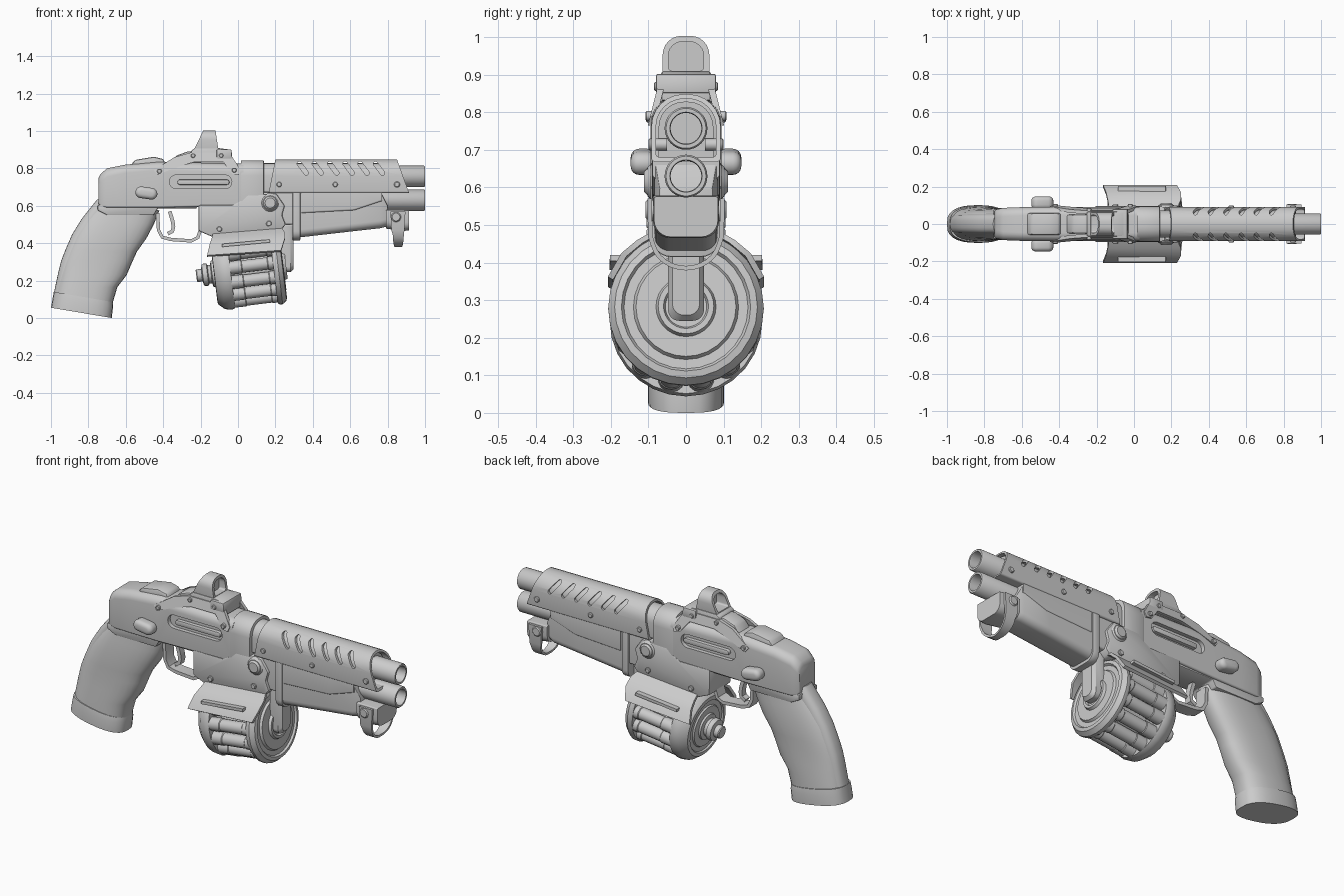
import bpy, bmesh
from math import sin, cos, pi, radians
from mathutils import Vector, Matrix

if "Cube" in bpy.data.objects:
    bpy.data.objects.remove(bpy.data.objects["Cube"])


def shade(bm, ang=35):
    bmesh.ops.remove_doubles(bm, verts=bm.verts, dist=1e-5)
    bmesh.ops.recalc_face_normals(bm, faces=bm.faces)
    for f in bm.faces:
        f.smooth = True
    for e in bm.edges:
        e.smooth = len(e.link_faces) == 2 and e.calc_face_angle(0) < radians(ang)


def finish(name, bm, bevel=0, seg=2):
    shade(bm)
    if bevel:
        es = [e for e in bm.edges if e.calc_face_angle(0) > radians(30)]
        bmesh.ops.bevel(bm, geom=es, offset=bevel, offset_type='OFFSET', segments=seg,
                        profile=0.5, affect='EDGES', clamp_overlap=True)
        shade(bm)
    me = bpy.data.meshes.new(name)
    bm.to_mesh(me)
    bm.free()
    ob = bpy.data.objects.new(name, me)
    bpy.context.collection.objects.link(ob)
    return ob


def loft(name, rings, cyclic=False, bevel=0, seg=2):
    bm = bmesh.new()
    vs = [[bm.verts.new(p) for p in r] for r in rings]
    n = len(vs[0])
    pairs = list(zip(vs, vs[1:])) + ([(vs[-1], vs[0])] if cyclic else [])
    for a, b in pairs:
        for i in range(n):
            j = (i + 1) % n
            bm.faces.new((a[i], a[j], b[j], b[i]))
    if not cyclic:
        bm.faces.new(vs[0])
        bm.faces.new(vs[-1])
    return finish(name, bm, bevel, seg)


def prism(name, pts, y0, y1, bevel=0, seg=2):
    return loft(name, [[(x, y, z) for x, z in pts] for y in (y0, y1)], bevel=bevel, seg=seg)


def lathe(name, prof, mat, n=32):
    bm = bmesh.new()
    vs = [[bm.verts.new(mat @ Vector((r * cos(2 * pi * i / n), r * sin(2 * pi * i / n), s)))
           for i in range(n)] for r, s in prof]
    for a, b in zip(vs, vs[1:]):
        for i in range(n):
            j = (i + 1) % n
            bm.faces.new((a[i], a[j], b[j], b[i]))
    bmesh.ops.remove_doubles(bm, verts=bm.verts, dist=1e-5)
    return finish(name, bm)


def stud(name, x, z, r, y0, y1, n=16):
    # round bolt sticking out sideways, with a chamfered head
    s = 1 if y1 > y0 else -1
    m = Matrix.Translation((x, 0, z)) @ Matrix.Rotation(-pi / 2, 4, 'X')
    c = r * 0.25
    return lathe(name, [(0, y0), (r, y0), (r, y1 - s * c), (r - c, y1), (0, y1)], m, n)


def rrect(hw, z0, z1, rt, rb=0.01, n=6):
    # rounded rectangle in y-z with separate top and bottom radii
    out = []
    for cy, cz, r, a0 in ((hw - rb, z0 + rb, rb, -90), (hw - rt, z1 - rt, rt, 0),
                          (rt - hw, z1 - rt, rt, 90), (rb - hw, z0 + rb, rb, 180)):
        for i in range(n + 1):
            a = radians(a0 + 90 * i / n)
            out.append((cy + r * cos(a), cz + r * sin(a)))
    return out


def at(x, sec, k=0, zr=0):
    return [(x + k * (z - zr), y, z) for y, z in sec]


def capsule(x0, z0, x1, z1, r, n=8):
    d = Vector((x1 - x0, z1 - z0)).normalized()
    p = Vector((-d.y, d.x))
    out = []
    for c, s in ((Vector((x1, z1)), 1), (Vector((x0, z0)), -1)):
        for i in range(n + 1):
            a = pi / 2 - pi * i / n
            out.append(tuple(c + s * r * (d * cos(a) + p * sin(a))))
    return out


def ribbon(name, path, w, thick, widths):
    w, ps, rings = Vector(w), [Vector(p) for p in path], []
    for i, p in enumerate(ps):
        t = (ps[min(i + 1, len(ps) - 1)] - ps[max(i - 1, 0)]).normalized()
        a, b = w * widths[i], t.cross(w) * thick / 2
        rings.append([p + a + b, p - a + b, p - a - b, p + a - b])
    return loft(name, rings)


def cut(ob, cutters):
    for c in cutters:
        m = ob.modifiers.new("cut", 'BOOLEAN')
        m.operation, m.solver, m.object = 'DIFFERENCE', 'EXACT', c
    me = bpy.data.meshes.new_from_object(ob.evaluated_get(bpy.context.evaluated_depsgraph_get()))
    ob.modifiers.clear()
    bm = bmesh.new()
    bm.from_mesh(me)
    shade(bm)
    bm.to_mesh(me)
    bm.free()
    ob.data = me
    for c in cutters:
        bpy.data.objects.remove(c)


AX = Matrix.Rotation(pi / 2, 4, 'Y')

# receiver with side ports
rec = loft("receiver", [at(x, rrect(h, a, b, r)) for x, a, b, h, r in (
    (-.745, .61, .75, .068, .04), (-.735, .595, .77, .078, .045), (-.70, .59, .80, .086, .045),
    (-.60, .59, .82, .09, .045), (-.43, .59, .835, .092, .045), (.03, .60, .825, .092, .045))])
cut(rec, [prism("port_cutter", capsule(-.33, .728, -.07, .728, .037), s * .07, s * .15) for s in (-1, 1)])
prism("receiver_rail", [(-.75, .575), (-.75, .605), (-.22, .605), (-.22, .585), (-.43, .585), (-.45, .55), (-.70, .55)],
      -.08, .08, .006)
loft("receiver_collar", [at(x, rrect(.094, .61, .842, .08)) for x in (.015, .138)], bevel=.004)

# barrels
for nm, z in (("upper_barrel", .757), ("lower_barrel", .63)):
    lathe(nm, [(0, .1), (.057, .1), (.057, .994), (.053, 1), (.043, 1), (.041, .99), (.041, .6), (0, .6)],
          Matrix.Translation((0, 0, z)) @ AX)

# slotted barrel shroud around a filler core
so, si = rrect(.092, .668, .848, .086), rrect(.08, .68, .836, .075)
shroud = loft("barrel_shroud", [at(.20, so, .2, .848), at(.85, so, -.36, .848),
                                at(.85, si, -.36, .848), at(.20, si, .2, .848)], cyclic=True)
cut(shroud, [prism("slot_cutter", capsule(x - .017, .825, x + .02, .775, .012), -.2, .2)
             for x in (.345, .425, .508, .59, .67, .752)])
loft("shroud_core", [at(x, rrect(.073, .672, .828, .068)) for x in (.12, .84)])

# fore grip, front lug, rear collar
loft("fore_grip", [at(x, rrect(.084, a, .68, .005, .04)) for x, a in ((.32, .43), (.60, .462), (.76, .48))]
     + [at(.80, rrect(.07, .49, .60, .005, .04))])
loft("fore_grip_rib", [at(x, rrect(.089, a, .675, .005, .01)) for x, a in ((.34, .56), (.62, .575), (.77, .625))])
loft("front_lug", [at(.79, rrect(.088, .478, .578, .005, .045)), at(.88, rrect(.088, .465, .578, .005, .045)),
                   at(.915, rrect(.085, .468, .575, .005, .045))])
loft("grip_collar", [at(x, rrect(.09, .415, .68, .01, .05)) for x in (.292, .333)], bevel=.004)
loft("barrel_block", [at(x, rrect(.08, .50, .68, .01)) for x in (.18, .31)])

# sling loop
path = [(.855, -.097, .57), (.855, -.095, .47)]
path += [(.857, -.09 * cos(a), .465 - .08 * sin(a)) for a in [pi * i / 14 for i in range(1, 14)]]
path += [(.855, .095, .47), (.855, .097, .57)]
ribbon("sling_loop", path, (1, 0, 0), .012, [.04, .035] + [.018 + .012 * abs(cos(pi * i / 14)) for i in range(1, 14)] + [.035, .04])

# magazine well and its trigger side
prism("magazine_well", [(-.21, .605), (-.21, .465), (-.14, .435), (.23, .47), (.255, .50), (.235, .55), (.25, .60),
                        (.205, .665), (.05, .66), (.02, .63), (-.03, .605)], -.095, .095, .008)
for i, s in enumerate((-1, 1)):
    sd = "_left" if s > 0 else "_right"
    # drum cover flaps
    rings = [[(x0, s * y, z0), (x1, s * y, z1), (x1, s * (y - .014), z1 - .008), (x0, s * (y - .014), z0 - .008)]
             for x0, z0, x1, z1, y in ((-.135, .45, .235, .48, .095), (-.14, .43, .25, .46, .13),
                                       (-.15, .40, .25, .425, .172), (-.165, .335, .23, .362, .208))]
    loft("drum_cover" + sd, rings)
    ribbon("cover_rod" + sd, [(-.085, s * .19, .388), (.17, s * .188, .412)], (0, 1, 0), .016, [.014, .014])
    # pivot and screws
    stud("hinge_ring" + sd, .172, .615, .052, s * .07, s * .102, 24)
    stud("hinge_pin" + sd, .172, .615, .036, s * .07, s * .112, 24)
    for x, z, r, y in ((.22, .714, .014, .1), (.52, .714, .014, .1), (.85, .714, .016, .1), (-.1, .475, .015, .105),
                       (.165, .505, .015, .105), (-.42, .785, .013, .106), (-.02, .79, .013, .108),
                       (-.24, .868, .012, .085), (-.09, .868, .012, .085)):
        stud("screw" + sd, x, z, r, s * .05, s * y, 12)
    stud("loop_pivot" + sd, .845, .54, .028, s * .07, s * .108, 16)
    # selector knob
    prism("selector_knob" + sd, capsule(-.518, .672, -.462, .664, .031), s * .08, s * .147, .022, 4)
    prism("port_bar" + sd, capsule(-.31, .726, -.06, .726, .014), s * .06, s * .09, .004)
    # sight bracket leaning over the receiver side
    arm = [(-.45, .79), (-.34, .86), (-.25, .885), (-.06, .885), (-.03, .86), (.015, .79), (.005, .765), (-.03, .77),
           (-.08, .835), (-.23, .835), (-.33, .805), (-.43, .765)]
    loft("sight_bracket" + sd, [[(x, s * (y - .25 * (z - .77)), z) for x, z in arm] for y in (.082, .1)])

# sight: base, front clamp, hood, lens, rear humps
prism("sight_base", [(-.26, .83), (-.25, .895), (-.23, .908), (-.10, .908), (-.04, .90), (-.03, .83)], -.066, .066, .006)
prism("sight_clamp", [(-.115, .85), (-.115, .902), (-.035, .902), (-.03, .85)], -.08, .08, .006)
ho, hi = rrect(.062, .89, 1.003, .05), rrect(.047, .91, .988, .038)
loft("sight_hood", [at(-.235, ho, .48, .9), at(-.105, ho, -.15, .9), at(-.105, hi, -.15, .9), at(-.235, hi, .48, .9)],
     cyclic=True)
loft("sight_lens", [at(x, rrect(.05, .905, .99, .038)) for x in (-.155, -.148)])
prism("rear_hump", [(-.58, .81), (-.55, .845), (-.45, .862), (-.40, .85), (-.38, .81)], -.058, .058, .01)
prism("middle_hump", [(-.37, .82), (-.33, .868), (-.27, .89), (-.24, .89), (-.24, .82)], -.05, .05, .01)

# drum magazine on a tilted axis
D = Matrix.Translation((.06, 0, .26)) @ Matrix.Rotation(radians(-7), 4, 'Y') @ AX
lathe("drum_back", [(0, -.19), (.11, -.19), (.115, -.182), (.14, -.182), (.145, -.19), (.165, -.188), (.195, -.155),
                    (.203, -.12), (.198, -.10), (0, -.10)], D, 28)
lathe("drum_core", [(.135, -.12), (.135, .15)], D, 28)
lathe("drum_front", [(0, .13), (.2, .13), (.207, .14), (.207, .155), (.19, .178), (.172, .182), (.165, .172), (.14, .172),
                     (.133, .184), (.08, .184), (.074, .198), (.06, .198), (.055, .186), (0, .186)], D, 28)
lathe("drum_winder", [(0, -.285), (.03, -.285), (.034, -.28), (.034, -.255), (.056, -.25), (.06, -.24), (.06, -.225),
                      (.05, -.22), (.05, -.205), (.07, -.2), (.075, -.18), (0, -.18)], D, 20)
for i in range(13):
    a = 2 * pi * (i + .5) / 13
    lathe("shell", [(0, -.11), (.036, -.11), (.036, -.04), (.033, -.036), (.033, .10), (.036, .104), (.036, .135), (0, .135)],
          D @ Matrix.Translation((.163 * cos(a), .163 * sin(a), 0)), 14)
loft("drum_arm", [[(x, y, z) for y, z in rrect(h, b, .50, .01, .03)] for x, h, b in
                  ((.23, .048, .245), (.28, .048, .245), (.297, .036, .26))])

# trigger guard and trigger
gp = [(-.43, .56), (-.425, .47), (-.405, .432), (-.36, .42), (-.25, .412), (-.215, .43), (-.195, .49)]
ribbon("trigger_guard", [(x, 0, z) for x, z in gp], (0, 1, 0), .018, [.035] * 7)
tp = [(-.365, .57), (-.35, .52), (-.345, .49), (-.35, .465), (-.375, .45)]
ribbon("trigger", [(x, 0, z) for x, z in tp], (0, 1, 0), .02, [.018] * 5)


def grip_ring(fx, fz, bx, bz, hw, n=28):
    f, b = Vector((fx, 0, fz)), Vector((bx, 0, bz))
    c, d = (f + b) / 2, (f - b) / 2
    sg = lambda v, p: (1 if v > 0 else -1) * abs(v) ** p
    return [c + d * sg(cos(2 * pi * i / n), .85) + Vector((0, hw * sg(sin(2 * pi * i / n), .7), 0)) for i in range(n)]


# pistol grip, back strap, butt cap
grip = [(-.42, .575, -.745, .63, .07), (-.45, .50, -.825, .53, .078), (-.49, .425, -.878, .445, .085),
        (-.54, .355, -.915, .36, .084), (-.565, .30, -.938, .30, .084), (-.595, .23, -.955, .23, .086),
        (-.645, .165, -.97, .16, .09), (-.67, .08, -.98, .11, .092)]
loft("pistol_grip", [grip_ring(*g) for g in grip])
loft("back_strap", [grip_ring(bx + .12, bz, bx - .008, bz + .004, .056) for _, _, bx, bz, _ in grip])
loft("butt_cap", [grip_ring(-.67, .085, -.985, .14, .096), grip_ring(-.668, .06, -.992, .10, .101),
                  grip_ring(-.675, .0, -1.0, .055, .101)])
